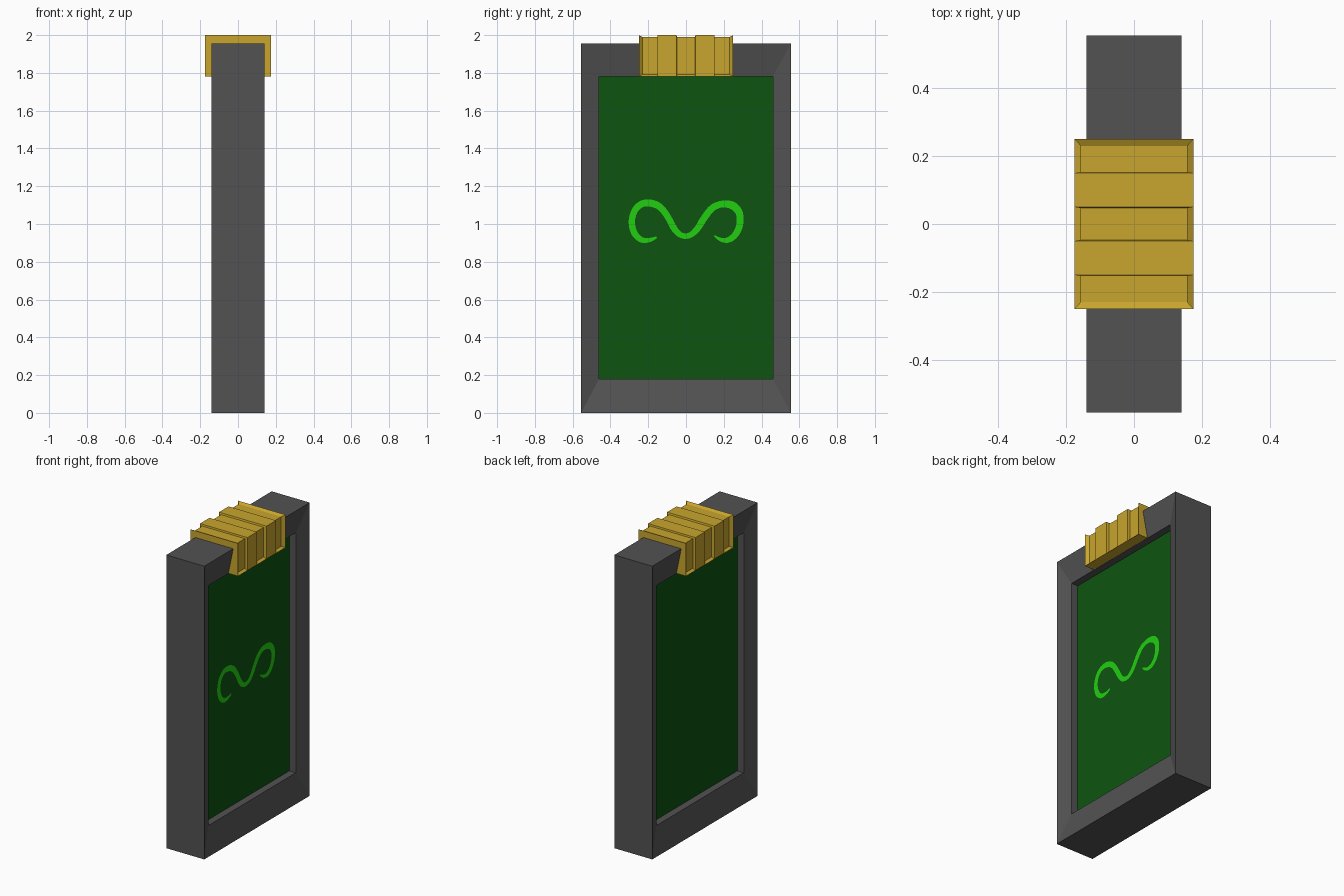
import bpy, bmesh
from mathutils import Vector

if "Cube" in bpy.data.objects:
    bpy.data.objects.remove(bpy.data.objects["Cube"])


def material(name, rgb):
    m = bpy.data.materials.new(name)
    m.diffuse_color = (*rgb, 1)
    m.use_nodes = True
    m.node_tree.nodes["Principled BSDF"].inputs["Base Color"].default_value = m.diffuse_color
    return m


GREY = material("dark grey", (0.085, 0.085, 0.085))
GREEN = material("deep green", (0.004, 0.090, 0.005))
BRIGHT = material("bright green", (0.016, 0.610, 0.006))
GOLD = material("gold", (0.580, 0.376, 0.027))


def make_object(name, bm, mat):
    bmesh.ops.recalc_face_normals(bm, faces=bm.faces)
    mesh = bpy.data.meshes.new(name)
    bm.to_mesh(mesh)
    bm.free()
    mesh.materials.append(mat)
    ob = bpy.data.objects.new(name, mesh)
    bpy.context.collection.objects.link(ob)
    return ob


def loft(bm, loops):
    """Join successive four-point loops with quads; return the vertex loops."""
    rings = [[bm.verts.new(p) for p in loop] for loop in loops]
    for a, b in zip(rings, rings[1:]):
        for i in range(4):
            j = (i + 1) % 4
            bm.faces.new((a[i], a[j], b[j], b[i]))
    return rings


def rect_yz(x, hy, z0, z1):
    return [(x, -hy, z0), (x, hy, z0), (x, hy, z1), (x, -hy, z1)]


def rect_xz(y, hx, z0, z1):
    return [(-hx, y, z0), (hx, y, z0), (hx, y, z1), (-hx, y, z1)]


# Upright frame: sloping border and recessed opening on both faces
OUTER = (0.555, 0.0, 1.955)
INNER = (0.46, 0.18, 1.78)
PANEL_X = 0.056
bm = bmesh.new()
loft(bm, [rect_yz(-PANEL_X, *INNER), rect_yz(-0.104, *INNER),
          rect_yz(-0.14, *OUTER), rect_yz(0.14, *OUTER),
          rect_yz(0.104, *INNER), rect_yz(PANEL_X, *INNER)])
make_object("frame", bm, GREY)

# Green panel filling the opening
bm = bmesh.new()
rings = loft(bm, [rect_yz(-PANEL_X, *INNER), rect_yz(PANEL_X, *INNER)])
for r in rings:
    bm.faces.new(r)
make_object("panel", bm, GREEN)

# Gold clip over the top edge, with alternating ridges and shallow grooves
FULL = (0.175, 1.781, 2.0)
bm = bmesh.new()
LOW = (0.157, 1.791, 1.989)
stations = [(-0.25, FULL), (-0.23, LOW), (-0.152, LOW), (-0.15, FULL),
            (-0.05, FULL), (-0.047, LOW), (0.047, LOW), (0.05, FULL),
            (0.15, FULL), (0.152, LOW), (0.23, LOW), (0.25, FULL)]
rings = loft(bm, [rect_xz(y, *size) for y, size in stations])
bm.faces.new(rings[0])
bm.faces.new(rings[-1])
make_object("clip", bm, GOLD)

# Sloping foot along the lower edge of each groove
bm = bmesh.new()
for y0, y1 in ((-0.25, -0.15), (-0.05, 0.05), (0.15, 0.25)):
    rings = [[bm.verts.new((x, y, z)) for x, z in
              ((-0.175, 1.781), (0.175, 1.781), (0.157, 1.792), (-0.157, 1.792))]
             for y in (y0, y1)]
    for i in range(4):
        j = (i + 1) % 4
        bm.faces.new((rings[0][i], rings[0][j], rings[1][j], rings[1][i]))
    for r in rings:
        bm.faces.new(r)
make_object("clip_feet", bm, GOLD)

# Painted curling stroke: (y, z, width) along its centre line
STROKE = [(-0.155, 0.930, 0.010), (-0.19, 0.916, 0.022), (-0.235, 0.916, 0.030),
          (-0.272, 0.950, 0.034), (-0.287, 1.010, 0.034), (-0.272, 1.070, 0.034),
          (-0.235, 1.106, 0.036), (-0.185, 1.110, 0.038), (-0.135, 1.088, 0.036),
          (-0.095, 1.035, 0.034), (-0.060, 0.972, 0.034), (-0.025, 0.940, 0.030),
          (0.020, 0.940, 0.030), (0.060, 0.975, 0.034), (0.095, 1.030, 0.036),
          (0.140, 1.085, 0.036), (0.195, 1.106, 0.036), (0.250, 1.096, 0.042),
          (0.283, 1.055, 0.038), (0.284, 0.995, 0.036), (0.262, 0.945, 0.034),
          (0.225, 0.916, 0.030), (0.185, 0.917, 0.020), (0.150, 0.938, 0.008)]


def smooth(pts, steps=4):
    """Catmull-Rom interpolation through the points."""
    v = [Vector(p) for p in pts]
    v = [v[0]] + v + [v[-1]]
    out = []
    for a, b, c, d in zip(v, v[1:], v[2:], v[3:]):
        for k in range(steps):
            t = k / steps
            out.append(0.5 * (2 * b + (c - a) * t + (2 * a - 5 * b + 4 * c - d) * t ** 2
                              + (3 * b - a - 3 * c + d) * t ** 3))
    return out + [v[-1]]


path = smooth(STROKE)
bm = bmesh.new()
pairs = []
for i, p in enumerate(path):
    d = path[min(i + 1, len(path) - 1)] - path[max(i - 1, 0)]
    n = Vector((-d.y, d.x)).normalized() * p.z / 2
    pairs.append([bm.verts.new((PANEL_X + 0.003, p.x + s * n.x, p.y + s * n.y))
                  for s in (-1, 1)])
for a, b in zip(pairs, pairs[1:]):
    bm.faces.new((a[0], b[0], b[1], a[1]))
emblem = make_object("painted_curl", bm, BRIGHT)
# Face the sheet outwards
if emblem.data.polygons[0].normal.x < 0:
    emblem.data.flip_normals()
